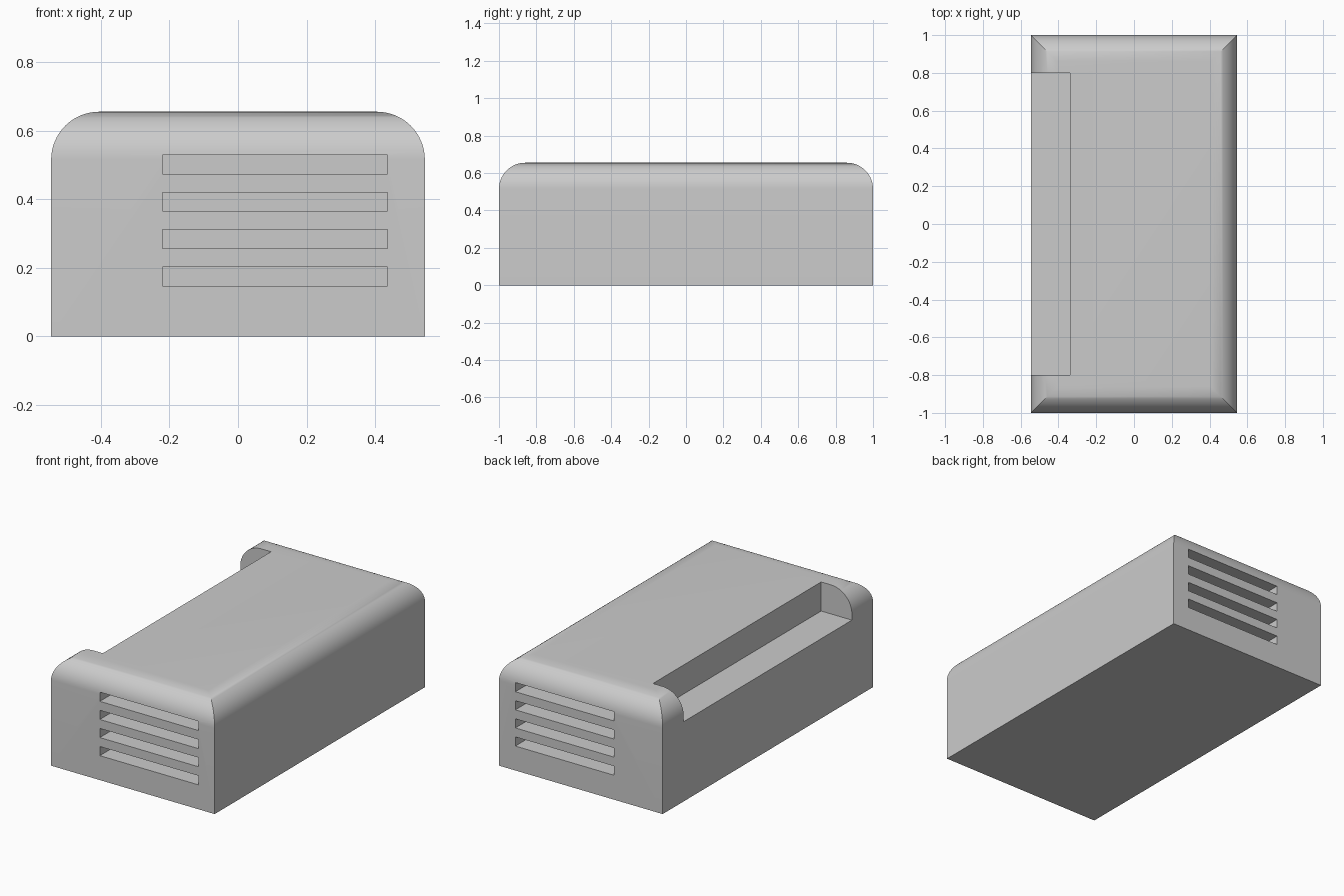
import bpy
import bmesh
from math import cos, sin, pi, radians

cube = bpy.data.objects.get("Cube")
if cube:
    bpy.data.objects.remove(cube, do_unlink=True)

WIDTH, LENGTH, HEIGHT, RADIUS = 1.09, 2.0, 0.655, 0.14
STEPS = 16

grey = bpy.data.materials.new("plain grey")
grey.use_nodes = True
grey.diffuse_color = (0.6, 0.6, 0.6, 1)
grey.node_tree.nodes["Principled BSDF"].inputs["Base Color"].default_value = (0.6, 0.6, 0.6, 1)


def make_object(name, bm):
    bmesh.ops.recalc_face_normals(bm, faces=bm.faces[:])
    mesh = bpy.data.meshes.new(name)
    bm.to_mesh(mesh)
    bm.free()
    mesh.materials.append(grey)
    obj = bpy.data.objects.new(name, mesh)
    bpy.context.collection.objects.link(obj)
    return obj


def add_box(bm, low, high):
    verts = bmesh.ops.create_cube(bm, size=1)["verts"]
    for v in verts:
        v.co = [a + (b - a) * (c + 0.5) for a, b, c in zip(low, high, v.co)]


# Housing: stacked rectangles give rounded top edges with mitred corners
levels = [(0, 0)]
for i in range(STEPS + 1):
    a = i / STEPS * pi / 2
    levels.append((RADIUS * (1 - cos(a)), HEIGHT - RADIUS * (1 - sin(a))))

bm = bmesh.new()
rings = []
for inset, z in levels:
    x, y = WIDTH / 2 - inset, LENGTH / 2 - inset
    rings.append([bm.verts.new((sx * x, sy * y, z))
                  for sx, sy in ((-1, -1), (1, -1), (1, 1), (-1, 1))])
for low, high in zip(rings, rings[1:]):
    for i in range(4):
        j = (i + 1) % 4
        bm.faces.new((low[i], low[j], high[j], high[i]))
bm.faces.new(rings[0][::-1])
bm.faces.new(rings[-1])
housing = make_object("housing", bm)

# Cutters: long side notch, and four vent slots at each end
bm = bmesh.new()
add_box(bm, (-0.7, -0.8, 0.48), (-0.34, 0.8, 0.8))
for i in range(4):
    z = 0.147 + 0.109 * i
    for y0, y1 in ((-1.1, -0.82), (0.82, 1.1)):
        add_box(bm, (-0.22, y0, z), (0.436, y1, z + 0.055))
cutter = make_object("cutter", bm)
cutter.hide_render = True

cut = housing.modifiers.new("openings", "BOOLEAN")
cut.operation = "DIFFERENCE"
cut.solver = "EXACT"
cut.object = cutter
bpy.ops.object.select_all(action="DESELECT")
bpy.context.view_layer.objects.active = housing
housing.select_set(True)
bpy.ops.object.modifier_apply(modifier=cut.name)
bpy.data.objects.remove(cutter, do_unlink=True)

# Smooth rounding with crisp openings and mitres
bpy.ops.object.shade_smooth_by_angle(angle=radians(30))
